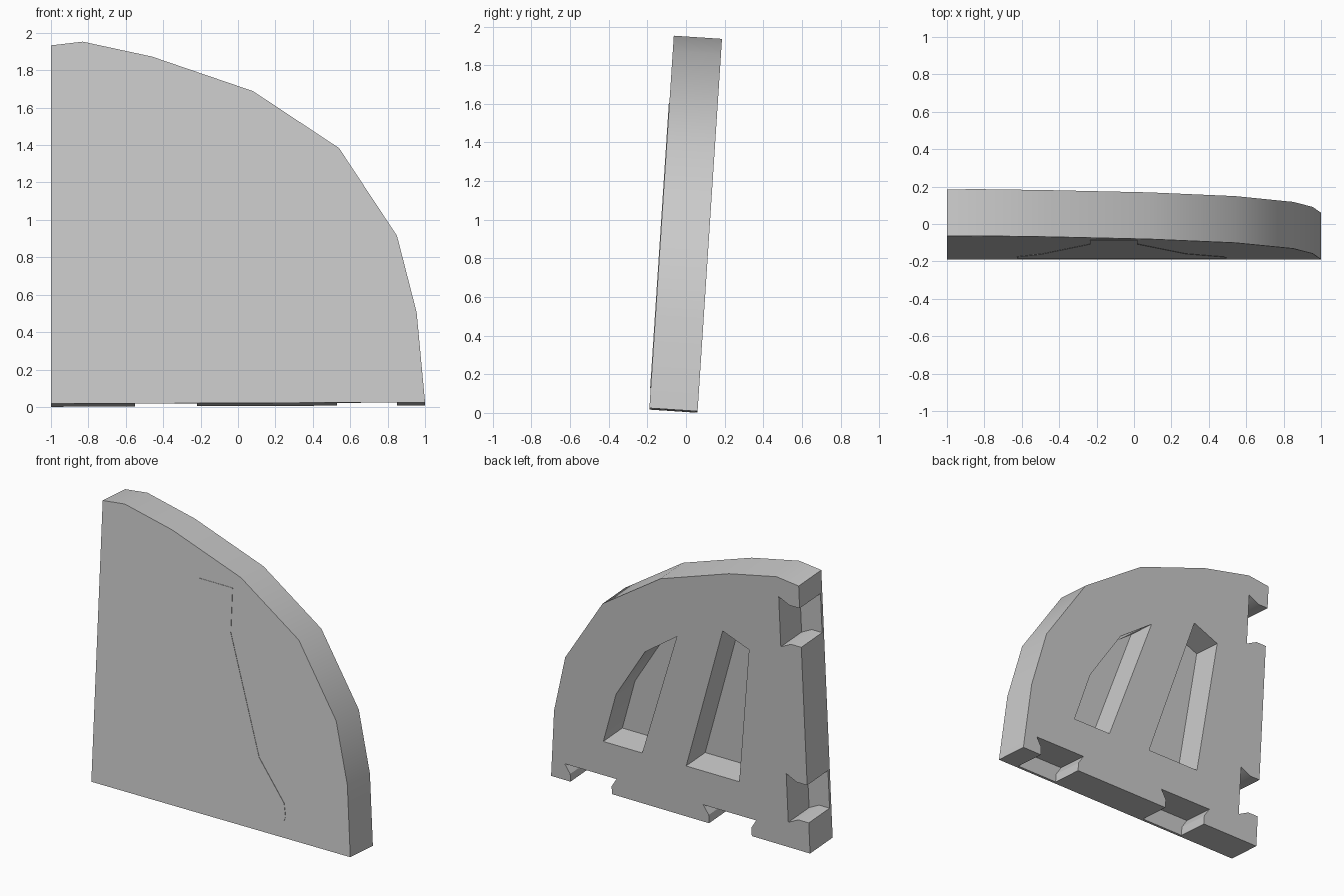
import bpy, bmesh, math
from mathutils import Matrix

if "Cube" in bpy.data.objects:
    bpy.data.objects.remove(bpy.data.objects["Cube"], do_unlink=True)

THICK = 0.25
SKIN = 0.02          # wall left in front of the joint sockets
POCKET_FLOOR = 0.04  # wall left in front of the pockets
TILT = Matrix.Translation((0, -0.19, 0.017)) @ Matrix.Rotation(math.radians(-3.75), 4, "X")

grey = bpy.data.materials.new("light grey")
grey.use_nodes = True
grey.diffuse_color = (0.6, 0.6, 0.6, 1)
grey.node_tree.nodes["Principled BSDF"].inputs["Base Color"].default_value = (0.6, 0.6, 0.6, 1)


def prism(name, outline, y0, y1):
    """Extrude an (x, z) outline from depth y0 to y1."""
    bm = bmesh.new()
    face = bm.faces.new([bm.verts.new((x, y0, z)) for x, z in outline])
    extruded = bmesh.ops.extrude_face_region(bm, geom=[face])["geom"]
    moved = [v for v in extruded if isinstance(v, bmesh.types.BMVert)]
    bmesh.ops.translate(bm, vec=(0, y1 - y0, 0), verts=moved)
    bmesh.ops.recalc_face_normals(bm, faces=bm.faces)
    mesh = bpy.data.meshes.new(name)
    bm.to_mesh(mesh)
    bm.free()
    mesh.materials.append(grey)
    obj = bpy.data.objects.new(name, mesh)
    bpy.context.collection.objects.link(obj)
    return obj


def cut(target, outline, y0):
    """Cut an outline into the target from the back down to depth y0."""
    cutter = prism("cutter", outline, y0, THICK + 0.1)
    cutter.hide_render = True
    mod = target.modifiers.new("cut", "BOOLEAN")
    mod.operation = "DIFFERENCE"
    mod.solver = "EXACT"
    mod.object = cutter
    bpy.context.view_layer.objects.active = target
    bpy.ops.object.modifier_apply(modifier=mod.name)
    bpy.data.objects.remove(cutter, do_unlink=True)


def socket(start, end, depth):
    """Flared joint outline: (distance along the edge, distance inward)."""
    neck, flare = depth / 2, 0.04
    return [(start, -0.1), (start, neck), (start - flare, depth),
            (end + flare, depth), (end, neck), (end, -0.1)]


# Quarter-round panel
panel = prism("quarter_panel", [
    (-1, 0), (-1, 1.92), (-0.83, 1.94), (-0.46, 1.86), (0.08, 1.675),
    (0.54, 1.37), (0.85, 0.9), (0.955, 0.49), (1, 0.008)], 0, THICK)

# Joint sockets along the bottom edge
for start, end in ((-0.55, -0.22), (0.53, 0.85)):
    cut(panel, socket(start, end, 0.125), SKIN)

# Joint sockets along the upright edge
for start, end in ((0.22, 0.49), (1.48, 1.76)):
    cut(panel, [(d - 1, h) for h, d in socket(start, end, 0.16)], SKIN)

# Lightening pockets in the back
cut(panel, [(-0.39, 1.43), (-0.59, 1.35), (-0.47, 0.37), (-0.06, 0.37)], POCKET_FLOOR)
cut(panel, [(-0.03, 1.29), (0.225, 1.11), (0.465, 0.74), (0.58, 0.37), (0.28, 0.37)],
    POCKET_FLOOR)

# Flask-shaped inlay on the front
inlay = prism("flask_inlay", [
    (-0.235, 1.59), (0.02, 1.59), (0.02, 1.285), (0.275, 0.5), (0.48, 0.24),
    (0.495, 0.15), (0.485, 0.125), (0.46, 0.112), (-0.625, 0.112), (-0.625, 0.25),
    (-0.495, 0.47), (-0.485, 0.5), (-0.235, 1.285)], -0.003, 0.005)

# Lean both parts back and shade the rim smoothly
for obj in (panel, inlay):
    obj.data.transform(TILT)
    bpy.ops.object.select_all(action="DESELECT")
    obj.select_set(True)
    bpy.context.view_layer.objects.active = obj
    bpy.ops.object.shade_smooth_by_angle(angle=math.radians(30))
